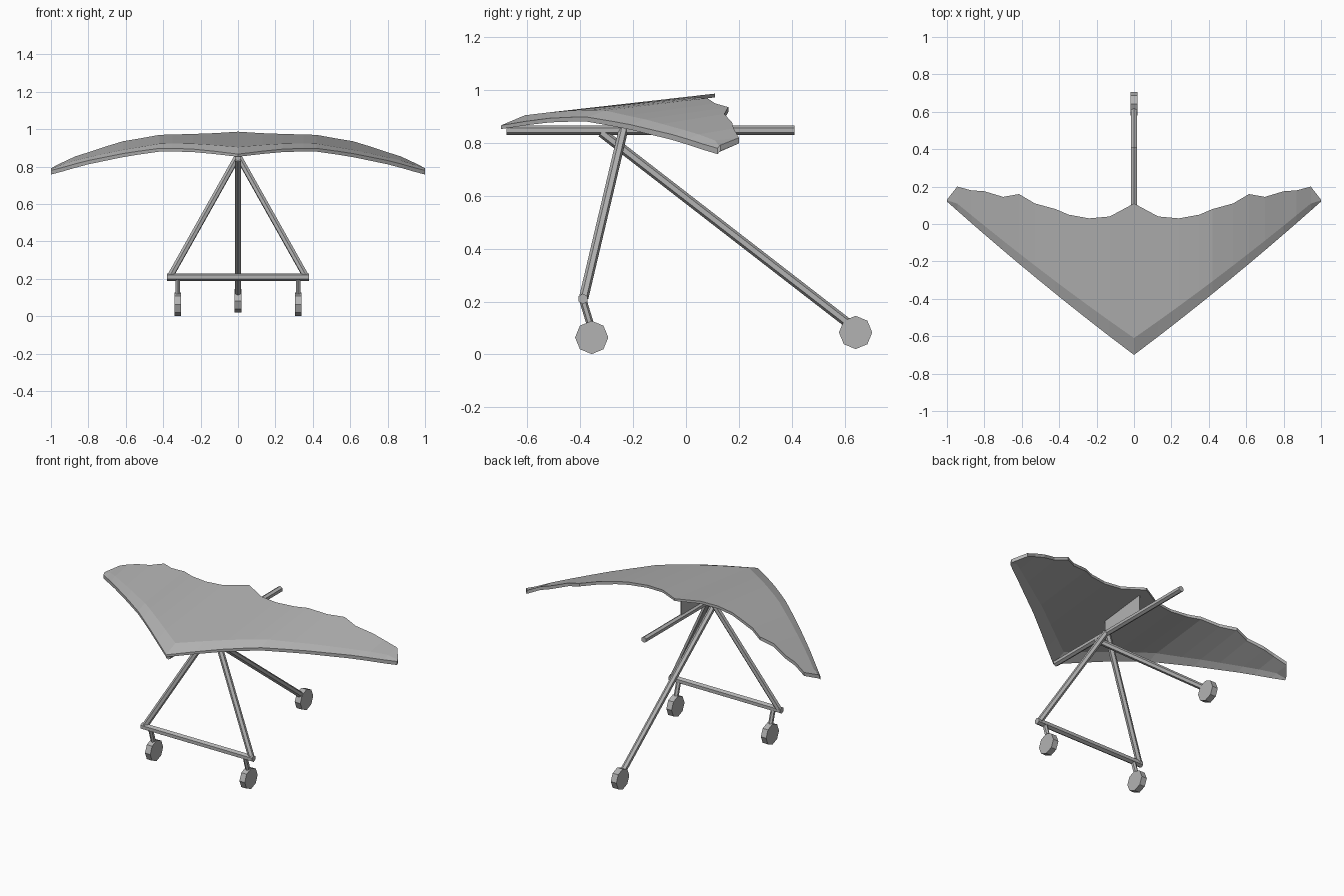
import bpy
import bmesh
from mathutils import Vector

if "Cube" in bpy.data.objects:
    bpy.data.objects.remove(bpy.data.objects["Cube"])

grey = bpy.data.materials.new("dark_grey")
grey.diffuse_color = (0.45, 0.45, 0.45, 1)
grey.use_nodes = True
grey.node_tree.nodes["Principled BSDF"].inputs["Base Color"].default_value = grey.diffuse_color


def mesh_object(name, verts, faces):
    me = bpy.data.meshes.new(name)
    me.from_pydata(verts, [], faces)
    bm = bmesh.new()
    bm.from_mesh(me)
    bmesh.ops.recalc_face_normals(bm, faces=bm.faces)
    bm.to_mesh(me)
    bm.free()
    me.materials.append(grey)
    ob = bpy.data.objects.new(name, me)
    bpy.context.collection.objects.link(ob)
    return ob


def tube(name, a, b, r, sides=6):
    a, b = Vector(a), Vector(b)
    d = b - a
    bpy.ops.mesh.primitive_cylinder_add(vertices=sides, radius=r, depth=d.length,
                                        location=(a + b) / 2)
    ob = bpy.context.object
    ob.name = name
    ob.rotation_mode = 'QUATERNION'
    ob.rotation_quaternion = d.to_track_quat('Z', 'Y')
    ob.data.materials.append(grey)
    return ob


def wheel(name, x, y, z, width):
    return tube(name, (x - width / 2, y, z), (x + width / 2, y, z), 0.063, 8)


# Sail: half-span ribs (x, trailing y, trailing z, fold z, leading z)
half = [
    (0.00, 0.110, 0.987, 0.905, 0.867),
    (0.13, 0.040, 0.979, 0.916, 0.883),
    (0.24, 0.030, 0.975, 0.923, 0.894),
    (0.35, 0.050, 0.972, 0.925, 0.898),
    (0.42, 0.080, 0.970, 0.923, 0.898),
    (0.53, 0.110, 0.950, 0.904, 0.883),
    (0.615, 0.160, 0.936, 0.890, 0.870),
    (0.70, 0.145, 0.910, 0.872, 0.853),
    (0.80, 0.175, 0.877, 0.850, 0.833),
    (0.87, 0.180, 0.855, 0.833, 0.815),
    (0.945, 0.200, 0.820, 0.810, 0.794),
    (1.00, 0.130, 0.792, 0.788, 0.780),
]
ribs = [(-r[0],) + r[1:] for r in half[:0:-1]] + half
verts, faces = [], []
for x, ty, tz, fz, lz in ribs:
    ax = abs(x)
    ly = -0.70 + 0.82 * ax - 0.07 * ax * (1 - ax)
    fy = min(ly + 0.09 - 0.055 * ax, ty - 0.004)
    t = 0.014 + 0.008 * ax
    top = [(x, ly, lz), (x, fy, fz), (x, ty, tz)]
    verts += top + [(px, py, pz - t) for px, py, pz in reversed(top)]
n = len(ribs)
for i in range(n - 1):
    for j in range(6):
        k = (j + 1) % 6
        faces.append((i * 6 + j, (i + 1) * 6 + j, (i + 1) * 6 + k, i * 6 + k))
faces += [tuple(range(6)), tuple((n - 1) * 6 + j for j in range(6))]
mesh_object("sail", verts, faces)

# Keel pocket: thin upright panel between keel and sail
side = [(-0.25, 0.85), (0.05, 0.85), (0.05, 0.965), (-0.25, 0.93)]
pv = [(s * 0.003, y, z) for s in (-1, 1) for y, z in side]
pf = [(0, 1, 2, 3), (4, 5, 6, 7)]
pf += [(j, (j + 1) % 4, (j + 1) % 4 + 4, j + 4) for j in range(4)]
mesh_object("keel_pocket", pv, pf)

# Keel and rear strut
tube("keel", (0, -0.68, 0.848), (0, 0.41, 0.848), 0.018)
tube("rear_strut", (0, -0.32, 0.84), (0, 0.63, 0.105), 0.018)
wheel("rear_wheel", 0, 0.642, 0.083, 0.038)

# Control frame with front wheels
tube("base_bar", (-0.38, -0.39, 0.21), (0.38, -0.39, 0.21), 0.02)
for label, s in (("left", -1), ("right", 1)):
    tube(label + "_frame_leg", (s * 0.005, -0.237, 0.85), (s * 0.362, -0.387, 0.215), 0.018)
    tube(label + "_wheel_strut", (s * 0.322, -0.39, 0.205), (s * 0.322, -0.355, 0.09), 0.014)
    wheel(label + "_front_wheel", s * 0.322, -0.357, 0.064, 0.036)
